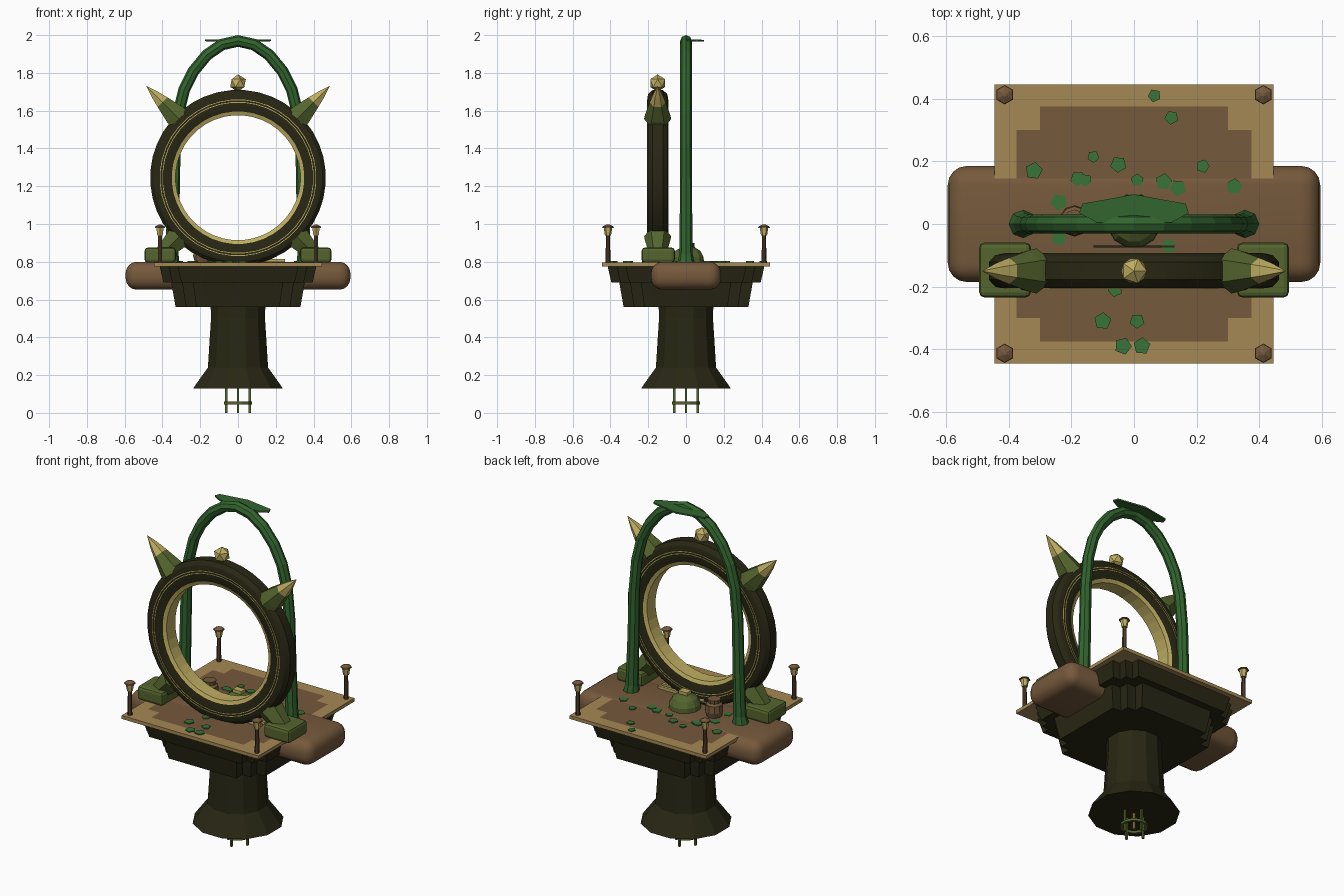
import bpy, bmesh, math, random
from mathutils import Vector

random.seed(4)
cube = bpy.data.objects.get("Cube")
if cube:
    bpy.data.objects.remove(cube, do_unlink=True)


def material(name, rgb):
    m = bpy.data.materials.new(name)
    m.use_nodes = True
    m.diffuse_color = (*rgb, 1)
    m.node_tree.nodes["Principled BSDF"].inputs["Base Color"].default_value = (*rgb, 1)
    return m


DARK = material("dark_stone", (0.021, 0.020, 0.007))
TAN = material("tan_trim", (0.38, 0.25, 0.09))
BROWN = material("brown_earth", (0.18, 0.10, 0.045))
WOOD = material("dark_wood", (0.08, 0.045, 0.025))
OLIVE = material("olive_stone", (0.09, 0.13, 0.027))
GOLD = material("pale_gold", (0.52, 0.42, 0.12))
VINE = material("vine_green", (0.032, 0.13, 0.028))
LEAF = material("leaf_green", (0.04, 0.17, 0.04))


def finish(name, bm, mat, loc=(0, 0, 0), rot=(0, 0, 0), smooth=False):
    bmesh.ops.recalc_face_normals(bm, faces=bm.faces)
    mesh = bpy.data.meshes.new(name)
    bm.to_mesh(mesh)
    bm.free()
    ob = bpy.data.objects.new(name, mesh)
    bpy.context.collection.objects.link(ob)
    mesh.materials.append(mat)
    ob.location, ob.rotation_euler = loc, rot
    if smooth:
        bpy.ops.object.select_all(action='DESELECT')
        ob.select_set(True)
        bpy.context.view_layer.objects.active = ob
        bpy.ops.object.shade_smooth_by_angle(angle=math.radians(32))
    return ob


def loft(name, loops, mat, closed=False, **kw):
    """Skin a list of equal point loops, with end caps unless closed."""
    bm = bmesh.new()
    rows = [[bm.verts.new(p) for p in loop] for loop in loops]
    n = len(rows[0])
    for a, b in zip(rows, rows[1:] + (rows[:1] if closed else [])):
        for i in range(n):
            j = (i + 1) % n
            bm.faces.new((a[i], a[j], b[j], b[i]))
    if not closed:
        bm.faces.new(rows[0])
        bm.faces.new(rows[-1])
    bmesh.ops.remove_doubles(bm, verts=bm.verts, dist=0.0001)
    return finish(name, bm, mat, **kw)


def lathe(name, profile, sides, mat, **kw):
    """Turn (radius, height) points about the local z axis."""
    turn = [math.tau * (i + 0.5) / sides for i in range(sides)]
    return loft(name, [[(r * math.cos(t), r * math.sin(t), z) for t in turn]
                       for r, z in profile], mat, **kw)


def box(name, size, loc, mat, bevel=0, segments=3, **kw):
    bm = bmesh.new()
    bmesh.ops.create_cube(bm, size=1)
    bmesh.ops.scale(bm, vec=size, verts=bm.verts)
    if bevel:
        bmesh.ops.bevel(bm, geom=bm.edges[:], offset=bevel, segments=segments,
                        profile=0.5, affect='EDGES')
    return finish(name, bm, mat, loc=loc, **kw)


def notched(s, n, z):
    """Square outline with stepped corners."""
    m = (s + n) / 2
    corner = [(s, n), (m, n), (m, m), (n, m), (n, s)]
    out = []
    for k in range(4):
        for x, y in corner:
            for _ in range(k):
                x, y = -y, x
            out.append((x, y, z))
    return out


# Floor slab: earth centre with a stepped tan border
cuts = [-0.445, -0.375, -0.3, 0.3, 0.375, 0.445]
bm = bmesh.new()
grid = [[bm.verts.new((x, y, 0.796)) for x in cuts] for y in cuts]
for j in range(len(cuts) - 1):
    for i in range(len(cuts) - 1):
        f = bm.faces.new((grid[j][i], grid[j][i + 1], grid[j + 1][i + 1], grid[j + 1][i]))
        c = f.calc_center_median()
        far, near = max(abs(c.x), abs(c.y)), min(abs(c.x), abs(c.y))
        f.material_index = int(far < 0.38 and near < 0.3)
floor = finish("floor_slab", bm, TAN)
floor.data.materials.append(BROWN)
solid = floor.modifiers.new("thickness", 'SOLIDIFY')
solid.thickness, solid.offset = 0.02, -1

# Side balcony block running through the slab
box("balcony_block", (1.19, 0.37, 0.148), (0, 0, 0.726), BROWN, 0.06, 4, smooth=True)

# Stepped underside and pedestal
loft("upper_tier", [notched(0.395, 0.30, 0.69), notched(0.415, 0.32, 0.777)], DARK)
loft("lower_tier", [notched(0.33, 0.22, 0.56), notched(0.355, 0.24, 0.70)], DARK)
lathe("pedestal", [(0.245, 0.13), (0.235, 0.145), (0.165, 0.24), (0.148, 0.50), (0.15, 0.57)],
      12, DARK)

# Hanging frame below the pedestal
lathe("hanging_ring", [(0.06, 0.045), (0.076, 0.045), (0.076, 0.06), (0.06, 0.06)],
      12, OLIVE, closed=True)
for k in range(4):
    a = k * math.pi / 2
    x, y = 0.062 * math.cos(a), 0.062 * math.sin(a)
    box("hanging_rod", (0.011, 0.011, 0.135), (x, y, 0.0675), OLIVE)
box("hanging_pin", (0.012, 0.012, 0.1), (0, 0, 0.085), TAN)

# Portal ring with gold liner and inlays
hub = dict(loc=(0, -0.15, 1.245), rot=(math.pi / 2, 0, 0))
half = [(0.465, 0.028), (0.445, 0.05), (0.425, 0.055), (0.38, 0.055), (0.35, 0.046)]
lathe("portal_ring", half + [(r, -h) for r, h in reversed(half)], 40, DARK,
      closed=True, smooth=True, **hub)
lathe("portal_liner", [(0.331, 0.04), (0.351, 0.048), (0.351, -0.048), (0.331, -0.04)],
      40, GOLD, closed=True, **hub)
for side in (-1, 1):
    for r in (0.398, 0.411):
        lathe("portal_inlay", [(r, side * 0.05), (r + 0.004, side * 0.05),
                               (r + 0.004, side * 0.057), (r, side * 0.057)],
              40, GOLD, closed=True, **hub)

# Crown gem
bm = bmesh.new()
bmesh.ops.create_icosphere(bm, subdivisions=1, radius=0.046)
finish("crown_gem", bm, GOLD, loc=(0, -0.15, 1.746))

# Horns, ring braces, and footings
for side in (-1, 1):
    up = dict(loc=(0, -0.15, 1.245), rot=(0, side * math.pi / 4, 0))
    down = dict(loc=(0, -0.15, 1.245), rot=(0, side * 3 * math.pi / 4, 0))
    lathe("horn_base", [(0.072, 0.44), (0.066, 0.475), (0.042, 0.565)], 6, OLIVE, **up)
    lathe("horn_tip", [(0.042, 0.565), (0.026, 0.62), (0.001, 0.685)], 6, GOLD, **up)
    lathe("ring_brace", [(0.072, 0.44), (0.066, 0.475), (0.04, 0.60)], 6, OLIVE, **down)
    box("ring_footing", (0.165, 0.175, 0.08), (side * 0.412, -0.147, 0.835), OLIVE, 0.016, 2)

# Vine arch, thick at the roots
right = [(0.355, 0.79, 1.5), (0.35, 0.84, 1.15), (0.342, 1.1, 1.05), (0.335, 1.4, 1),
         (0.318, 1.58, 1), (0.285, 1.71, 1), (0.235, 1.81, 1), (0.165, 1.895, 1),
         (0.085, 1.95, 1)]
path = right + [(0, 1.969, 1)] + [(-x, z, r) for x, z, r in reversed(right)]
curve = bpy.data.curves.new("vine_arch", 'CURVE')
curve.dimensions = '3D'
curve.bevel_depth, curve.bevel_resolution = 0.031, 2
curve.use_fill_caps = True
spline = curve.splines.new('POLY')
spline.points.add(len(path) - 1)
for p, (x, z, r) in zip(spline.points, path):
    p.co, p.radius = (x, 0, z, 1), r
spline.use_smooth = False
curve.materials.append(VINE)
arch = bpy.data.objects.new("vine_arch", curve)
bpy.context.collection.objects.link(arch)
bpy.ops.object.select_all(action='DESELECT')
arch.select_set(True)
bpy.context.view_layer.objects.active = arch
bpy.ops.object.convert(target='MESH')

# Broad leaves on top of the arch
for side in (-1, 1):
    shape = [(-0.01, 0), (0.12, 0.005), (0.175, 0.035), (0.165, 0.065), (0.08, 0.08), (0, 0.095)]
    loft("arch_leaf", [[(side * x, y, z - 0.05 * max(0, y - 0.05)) for x, y in shape]
                       for z in (1.968, 1.977)], VINE)

# Corner lanterns
for x in (-0.413, 0.413):
    for y in (-0.413, 0.413):
        spot = dict(loc=(x, y, 0))
        lathe("lantern_post", [(0.013, 0.78), (0.011, 0.94)], 6, WOOD, **spot)
        lathe("lantern_light", [(0.016, 0.938), (0.023, 0.982)], 6, GOLD, **spot)
        lathe("lantern_cap", [(0.031, 0.98), (0.029, 0.987), (0.006, 0.998)], 6, BROWN, **spot)

# Mound with gold block, pot, and loose bars
lathe("mound", [(0.088, 0.795), (0.086, 0.825), (0.068, 0.858), (0.035, 0.878)], 12, OLIVE,
      loc=(0, 0.01, 0))
box("mound_block", (0.055, 0.04, 0.022), (0, 0.01, 0.885), GOLD)
lathe("pot", [(0.04, 0.795), (0.05, 0.83), (0.046, 0.87), (0.034, 0.88), (0.036, 0.9)], 10,
      BROWN, loc=(-0.19, 0.01, 0))
for y in (-0.105, -0.14):
    box("loose_bar", (0.3, 0.016, 0.016), (0.1, y, 0.808), GOLD)
box("dark_bar", (0.26, 0.006, 0.008), (0, -0.072, 0.803), DARK)

# Fallen leaves
spots = [(0.065, 0.41), (0.12, 0.34), (-0.13, 0.215), (-0.32, 0.17), (-0.05, 0.19),
         (-0.18, 0.145), (-0.155, 0.14), (0.01, 0.14), (0.095, 0.135), (0.14, 0.115),
         (0.22, 0.185), (0.32, 0.12), (-0.24, 0.07), (-0.24, -0.045), (0.11, -0.07),
         (-0.06, -0.21), (-0.1, -0.31), (0.01, -0.31), (-0.035, -0.39), (0.025, -0.39)]
for x, y in spots:
    r = random.uniform(0.019, 0.029)
    lathe("fallen_leaf", [(r, 0.797), (r, 0.803)], 5, LEAF, loc=(x, y, 0),
          rot=(0, 0, random.uniform(0, 1)))
